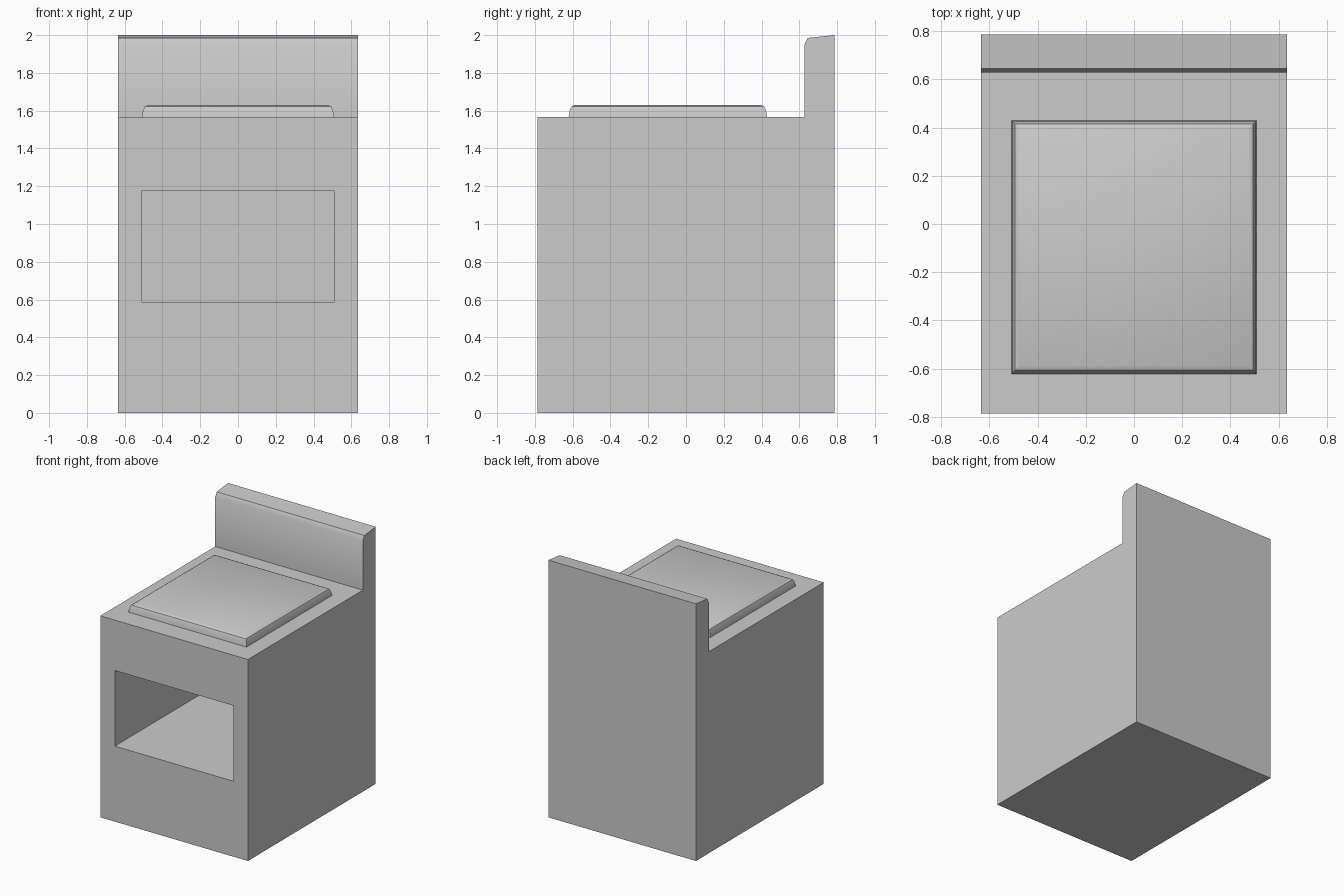
import bpy
import bmesh

cube = bpy.data.objects.get("Cube")
if cube:
    bpy.data.objects.remove(cube, do_unlink=True)

grey = bpy.data.materials.new("plain grey")
grey.use_nodes = True
colour = (0.6, 0.6, 0.6, 1)
grey.diffuse_color = colour
grey.node_tree.nodes["Principled BSDF"].inputs["Base Color"].default_value = colour


def finish(bm, name):
    """Turn the bmesh into a grey object, smooth with sharp edges kept."""
    bmesh.ops.recalc_face_normals(bm, faces=bm.faces)
    mesh = bpy.data.meshes.new(name)
    bm.to_mesh(mesh)
    bm.free()
    obj = bpy.data.objects.new(name, mesh)
    bpy.context.collection.objects.link(obj)
    mesh.materials.append(grey)
    bpy.ops.object.select_all(action='DESELECT')
    obj.select_set(True)
    bpy.context.view_layer.objects.active = obj
    bpy.ops.object.shade_smooth_by_angle()
    return obj


# Cabinet with raised back panel: side profile (y, z) extruded across x
half_width = 0.635
profile = [(-0.785, 0), (0.785, 0), (0.785, 2), (0.645, 1.985),
           (0.627, 1.95), (0.627, 1.567), (-0.785, 1.567)]
bm = bmesh.new()
side = bm.faces.new([bm.verts.new((-half_width, y, z)) for y, z in profile])
extruded = bmesh.ops.extrude_face_region(bm, geom=[side], use_keep_orig=True)
for v in extruded["geom"]:
    if isinstance(v, bmesh.types.BMVert):
        v.co.x = half_width
bmesh.ops.recalc_face_normals(bm, faces=bm.faces)

# Deep opening in the front: inset the front face, then push it back
front = min(bm.faces, key=lambda f: f.calc_center_median().y)
bmesh.ops.inset_individual(bm, faces=[front], thickness=0.1)
for v in front.verts:
    v.co.x = 0.51 if v.co.x > 0 else -0.51
    v.co.z = 1.175 if v.co.z > 0.8 else 0.587
back = bmesh.ops.extrude_discrete_faces(bm, faces=[front])["faces"][0]
for v in back.verts:
    v.co.y = 0.5
finish(bm, "cabinet")

# Raised pad on top: stacked rectangular rings (inward offset, height)
rings = [(0, 1.567), (0.005, 1.6), (0.014, 1.621), (0.034, 1.631)]
bm = bmesh.new()
loops = []
for inset, z in rings:
    x, y = 0.508 - inset, 0.525 - inset
    loops.append([bm.verts.new((sx * x, sy * y - 0.096, z))
                  for sx, sy in ((-1, -1), (1, -1), (1, 1), (-1, 1))])
for low, high in zip(loops, loops[1:]):
    for i in range(4):
        j = (i + 1) % 4
        bm.faces.new((low[i], low[j], high[j], high[i]))
bm.faces.new(loops[-1])
bm.faces.new(loops[0][::-1])
finish(bm, "top_pad")
